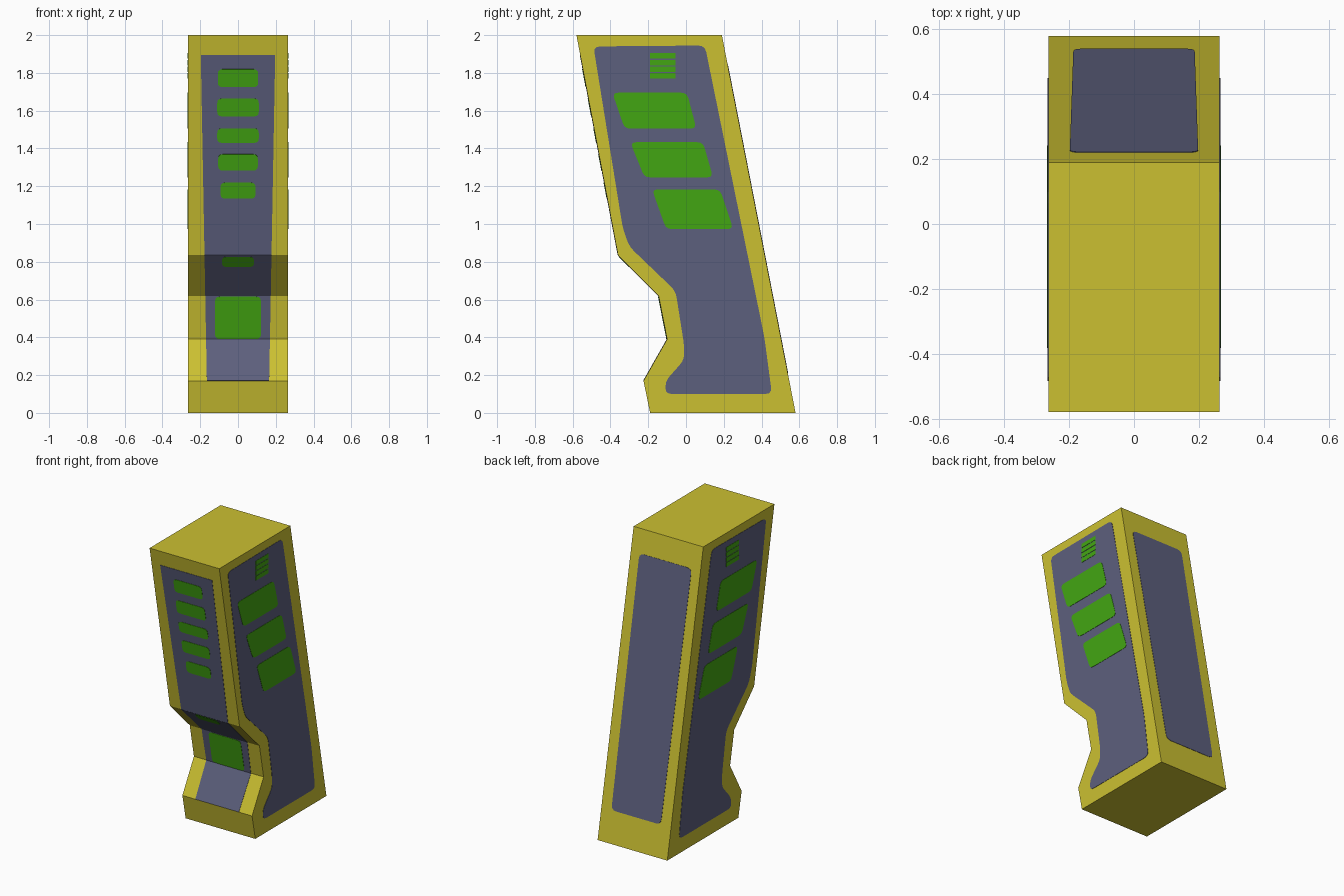
import bpy, bmesh
from mathutils import Vector

if "Cube" in bpy.data.objects:
    bpy.data.objects.remove(bpy.data.objects["Cube"])

HALF = 0.264


def material(name, rgb):
    m = bpy.data.materials.new(name)
    m.diffuse_color = (*rgb, 1)
    m.use_nodes = True
    m.node_tree.nodes["Principled BSDF"].inputs["Base Color"].default_value = m.diffuse_color
    return m


YELLOW = material("yellow", (0.60, 0.53, 0.031))
SLATE = material("slate blue", (0.108, 0.115, 0.205))
GREEN = material("green", (0.055, 0.38, 0.006))


def prism(name, pts, direction, mat):
    """Closed solid made by sweeping a flat outline along a vector."""
    bm = bmesh.new()
    face = bm.faces.new([bm.verts.new(p) for p in pts])
    swept = bmesh.ops.extrude_face_region(bm, geom=[face])["geom"]
    bmesh.ops.translate(bm, vec=direction,
                        verts=[v for v in swept if isinstance(v, bmesh.types.BMVert)])
    bmesh.ops.recalc_face_normals(bm, faces=bm.faces)
    mesh = bpy.data.meshes.new(name)
    bm.to_mesh(mesh)
    bm.free()
    mesh.materials.append(mat)
    obj = bpy.data.objects.new(name, mesh)
    bpy.context.collection.objects.link(obj)
    return obj


def rounded(pts, r, steps=3):
    """Round the corners of a 2D outline."""
    if r == 0:
        return pts
    out = []
    n = len(pts)
    for i in range(n):
        a, p, b = (Vector(pts[j % n]) for j in (i - 1, i, i + 1))
        s = p + (a - p).normalized() * min(r, (a - p).length * 0.4)
        e = p + (b - p).normalized() * min(r, (b - p).length * 0.4)
        for k in range(steps + 1):
            t = k / steps
            out.append(tuple(s * (1 - t) ** 2 + p * 2 * t * (1 - t) + e * t * t))
    return out


def side_plate(name, outline, thick, mat, r=0.02):
    for side, label in ((1, "right"), (-1, "left")):
        pts = [(side * (HALF - 0.002), y, z) for y, z in rounded(outline, r)]
        prism(f"{label}_{name}", pts, Vector((side * (thick + 0.002), 0, 0)), mat)


def facet_plate(name, p, q, outward, outline, thick, mat, r=0.0):
    """Plate of (x, z) outline laid on the facet running from p to q in (y, z)."""
    n = Vector((0, q[1] - p[1], p[0] - q[0])).normalized()
    if n.y * outward < 0:
        n = -n
    pts = []
    for x, z in rounded(outline, r):
        y = p[0] + (q[0] - p[0]) * (z - p[1]) / (q[1] - p[1])
        pts.append(Vector((x, y, z)) - n * 0.002)
    prism(name, pts, n * (thick + 0.002), mat)


def trapezoid(z0, w0, z1, w1):
    return [(-w0, z0), (w0, z0), (w1, z1), (-w1, z1)]


# Leaning body with a notched front
front = [(-0.58, 2.0), (-0.36, 0.835), (-0.145, 0.62), (-0.10, 0.39),
         (-0.225, 0.17), (-0.19, 0.0)]
back = [(0.58, 0.0), (0.19, 2.0)]
prism("body", [(-HALF, y, z) for y, z in front + back], Vector((2 * HALF, 0, 0)), YELLOW)

# Side panels
side_plate("side_panel", [(-0.49, 1.94), (0.10, 1.945), (0.415, 0.40), (0.455, 0.10),
                          (-0.108, 0.10), (-0.108, 0.17), (-0.01, 0.28), (-0.01, 0.36),
                          (-0.055, 0.645), (-0.30, 0.88), (-0.335, 0.98)],
           0.002, SLATE, 0.035)

# Slanted side windows: top z, bottom z, top y range, bottom y range
windows = [(1.695, 1.505, (-0.39, 0.005), (-0.325, 0.055)),
           (1.433, 1.247, (-0.295, 0.09), (-0.22, 0.143)),
           (1.183, 0.973, (-0.18, 0.18), (-0.105, 0.25))]
for i, (zt, zb, top, bot) in enumerate(windows):
    side_plate(f"side_window_{i + 1}",
               [(top[0], zt), (top[1], zt), (bot[1], zb), (bot[0], zb)], 0.004, GREEN, 0.03)

# Small slatted vent near the top of each side
for i in range(4):
    z = 1.77 + i * 0.035
    side_plate(f"vent_slat_{i + 1}", [(-0.19, z), (-0.055, z), (-0.055, z + 0.029),
                                      (-0.19, z + 0.029)], 0.004, GREEN, 0)


# Front panel, one piece per facet, narrowing downwards
def width(z):
    return 0.165 + 0.032 * (z - 0.17) / 1.73


for i in range(4):
    p, q = front[i], front[i + 1]
    top = min(p[1], 1.895)
    facet_plate(f"front_panel_{i + 1}", p, q, -1,
                trapezoid(q[1], width(q[1]), top, width(top)), 0.002, SLATE)

# Front windows: facet, bottom z, top z, half width
for i, (f, z0, z1, w) in enumerate([(0, 1.725, 1.82, 0.107), (0, 1.57, 1.665, 0.11),
                                    (0, 1.43, 1.507, 0.11), (0, 1.283, 1.37, 0.105),
                                    (0, 1.135, 1.22, 0.093), (1, 0.775, 0.828, 0.085),
                                    (2, 0.392, 0.616, 0.122)]):
    facet_plate(f"front_window_{i + 1}", front[f], front[f + 1], -1,
                trapezoid(z0, w, z1, w), 0.004, GREEN, 0.025)

# Back panel
facet_plate("back_panel", back[1], back[0], 1,
            trapezoid(0.21, 0.187, 1.845, 0.198), 0.002, SLATE, 0.035)
